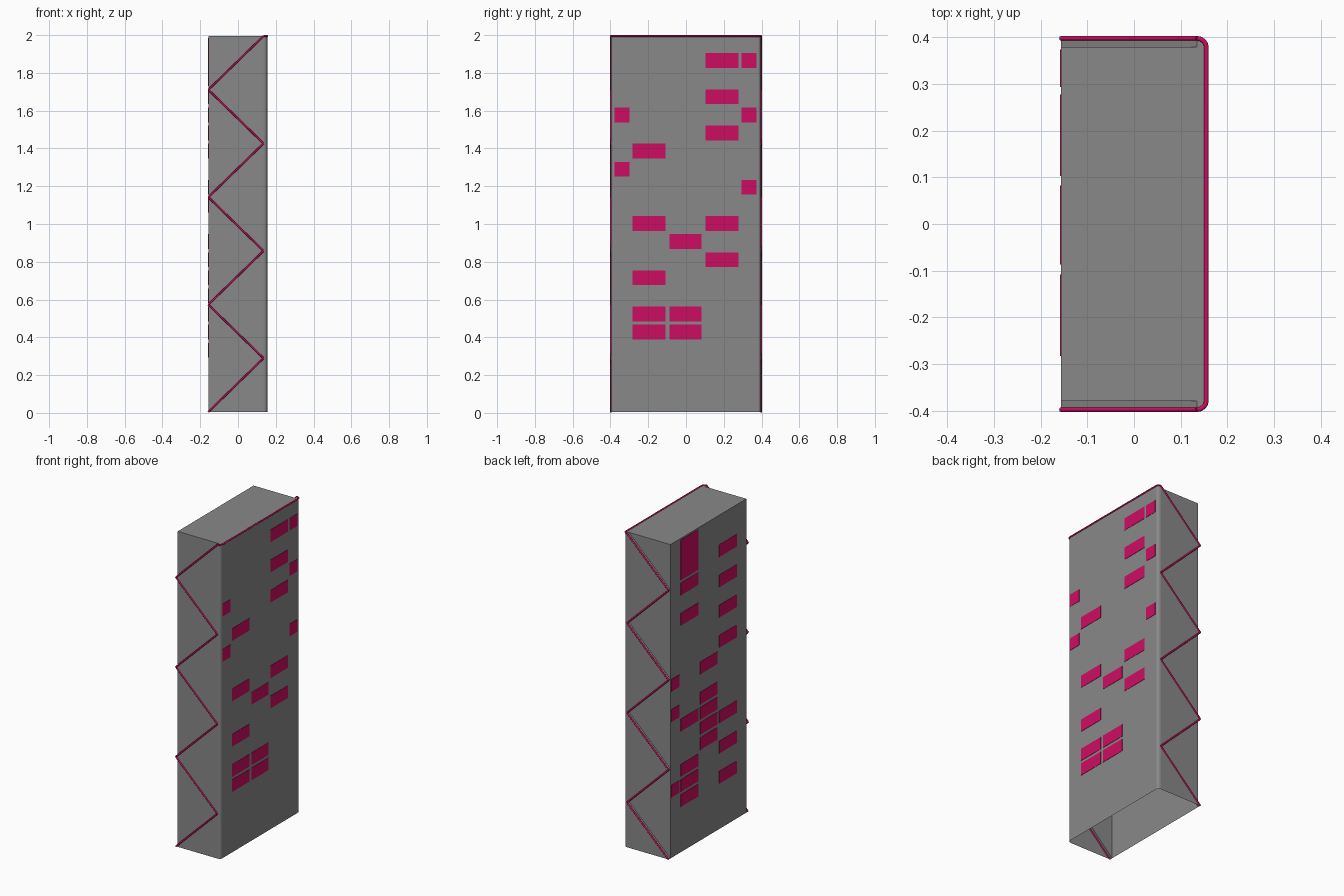
import bpy, bmesh
from math import sin, cos, pi
from mathutils import Vector

if "Cube" in bpy.data.objects:
    bpy.data.objects.remove(bpy.data.objects["Cube"])

# Main dimensions
BACK, FOLD, FACE = -0.157, 0.135, 0.155
INNER, OUTER = 0.38, 0.398
BOTTOM, TOP = 0.005, 1.995
FOLDS = 7


def material(name, rgb):
    mat = bpy.data.materials.new(name)
    mat.use_nodes = True
    color = (*rgb, 1)
    mat.diffuse_color = color
    mat.node_tree.nodes["Principled BSDF"].inputs["Base Color"].default_value = color
    return mat


grey = material("concrete_grey", (0.25, 0.25, 0.25))
pink = material("vivid_pink", (0.61, 0.004, 0.12))


def finish(name, bm, mat):
    bmesh.ops.remove_doubles(bm, verts=bm.verts, dist=1e-5)
    mesh = bpy.data.meshes.new(name)
    bm.to_mesh(mesh)
    bm.free()
    mesh.materials.append(mat)
    obj = bpy.data.objects.new(name, mesh)
    bpy.context.collection.objects.link(obj)
    return obj


def add_face(bm, points, outward):
    face = bm.faces.new([bm.verts.new(p) for p in points])
    face.normal_update()
    if face.normal.dot(Vector(outward)) < 0:
        face.normal_flip()


# Zigzag fold line (x, z), running down the side walls from the top
step = (TOP - BOTTOM) / FOLDS
zigzag = [(BACK if i % 2 else FOLD, TOP - i * step) for i in range(FOLDS + 1)]
chain = [(BACK, TOP)] + zigzag + [(FOLD, BOTTOM)]

# Rounded corner in plan, from the side wall to the wide face
SEGMENTS = 4
corner = [(FOLD + (FACE - FOLD) * sin(a), INNER + (OUTER - INNER) * cos(a))
          for a in (i * pi / 2 / SEGMENTS for i in range(SEGMENTS + 1))]
plan = [(x, -y) for x, y in corner] + [(x, y) for x, y in reversed(corner)]

# Outer shell: wide face, rounded corners and raised triangles
bm = bmesh.new()
for (x0, y0), (x1, y1) in zip(plan, plan[1:]):
    add_face(bm, [(x0, y0, BOTTOM), (x1, y1, BOTTOM), (x1, y1, TOP), (x0, y0, TOP)],
             (1, y0 + y1, 0))
for side in (-1, 1):
    for i in range(2, len(chain) - 1, 2):
        add_face(bm, [(x, side * OUTER, z) for x, z in chain[i - 1:i + 2]], (0, side, 0))
finish("folded_shell", bm, grey)

# Inner body: recessed triangles, ledges, back wall and roof, open underneath
bm = bmesh.new()
for side in (-1, 1):
    for i in range(1, len(chain) - 1, 2):
        add_face(bm, [(x, side * INNER, z) for x, z in chain[i - 1:i + 2]], (0, side, 0))
    for (x0, z0), (x1, z1) in zip(zigzag, zigzag[1:]):
        add_face(bm, [(x0, side * OUTER, z0), (x1, side * OUTER, z1),
                      (x1, side * INNER, z1), (x0, side * INNER, z0)], (-1, 0, 0))
add_face(bm, [(BACK, -INNER, BOTTOM), (BACK, INNER, BOTTOM),
              (BACK, INNER, TOP), (BACK, -INNER, TOP)], (-1, 0, 0))
roof = [(BACK, -INNER), (FOLD, -INNER)] + plan + [(FOLD, INNER), (BACK, INNER)]
add_face(bm, [(x, y, TOP) for x, y in roof], (0, 0, 1))
finish("inner_body", bm, grey)

# Pink piping along the zigzags and around the top edge
curve = bpy.data.curves.new("piping", "CURVE")
curve.dimensions = "3D"
curve.bevel_depth = 0.005
curve.bevel_resolution = 2
curve.use_fill_caps = True


def add_path(points):
    spline = curve.splines.new("POLY")
    spline.points.add(len(points) - 1)
    for point, co in zip(spline.points, points):
        point.co = (*co, 1)


for side in (-1, 1):
    for (x0, z0), (x1, z1) in zip(zigzag, zigzag[1:]):
        add_path([(x0, side * OUTER, z0), (x1, side * OUTER, z1)])
add_path([(x, y, TOP) for x, y in plan])
curve.materials.append(pink)
bpy.context.collection.objects.link(bpy.data.objects.new("piping", curve))

# Windows: columns give the span in y, rows count down from the top
COLUMNS = {"A": (-0.378, -0.299), "B": (-0.283, -0.108), "C": (-0.087, 0.083),
           "D": (0.103, 0.278), "E": (0.294, 0.374)}
ROW_TOP, ROW_PITCH, HALF = 1.865, 0.0958, 0.039


def add_plate(bm, x, span, low, high):
    result = bmesh.ops.create_cube(bm, size=1)
    for v in result["verts"]:
        v.co = (x + v.co.x * 0.004, span[0] if v.co.y < 0 else span[1],
                low if v.co.z < 0 else high)


def windows(name, x, layout):
    bm = bmesh.new()
    for column, rows in layout.items():
        for row in rows:
            z = ROW_TOP - row * ROW_PITCH
            add_plate(bm, x, COLUMNS[column], z - HALF, z + HALF)
    return bm


bm = windows("face_windows", FACE, {
    "A": (3, 6), "B": (5, 9, 12, 14, 15), "C": (10, 14, 15),
    "D": (0, 2, 4, 9, 11), "E": (0, 3, 7)})
finish("face_windows", bm, pink)

bm = windows("back_windows", BACK, {
    "B": (1, 3, 5, 7, 12, 14, 16), "C": (8, 10, 11, 12, 13),
    "D": (2, 4, 11, 14, 15, 16), "E": (8, 10, 15)})
add_plate(bm, BACK, COLUMNS["D"], ROW_TOP - ROW_PITCH - HALF, TOP - 0.01)
finish("back_windows", bm, pink)
